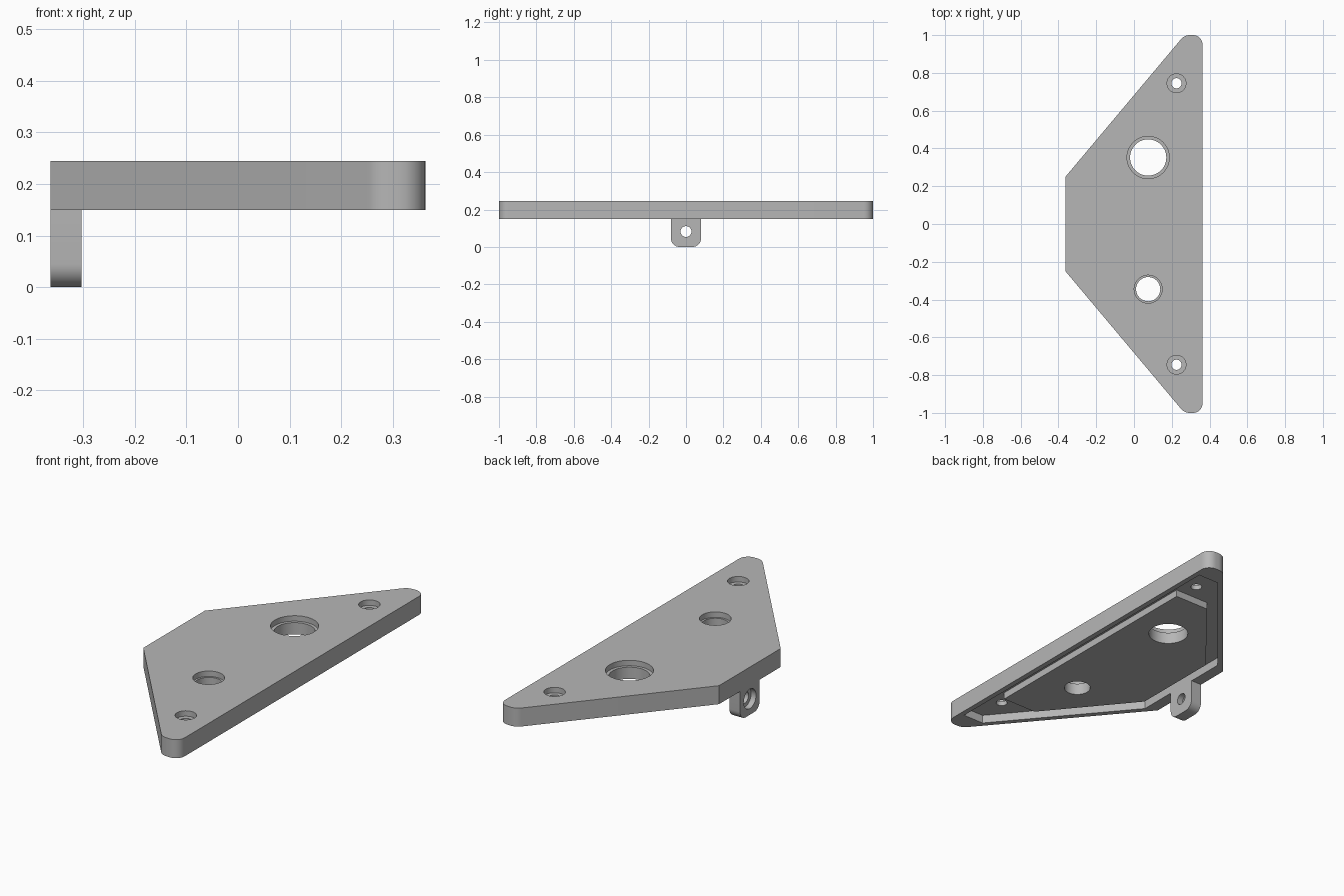
import bpy, bmesh, math
from mathutils import Vector, Matrix

cube = bpy.data.objects.get("Cube")
if cube:
    bpy.data.objects.remove(cube, do_unlink=True)

grey = bpy.data.materials.new("plain grey")
grey.use_nodes = True
COLOUR = (0.47, 0.47, 0.47, 1)
grey.diffuse_color = COLOUR
grey.node_tree.nodes["Principled BSDF"].inputs["Base Color"].default_value = COLOUR

PLATE_BOTTOM, PLATE_TOP = 0.15, 0.245
CEILING = 0.193


def fillet(corners, steps=8):
    """Round each (x, y, radius) corner of a closed outline."""
    out = []
    for i, (x, y, r) in enumerate(corners):
        p = Vector((x, y))
        if r == 0:
            out.append(p)
            continue
        a = (Vector(corners[i - 1][:2]) - p).normalized()
        b = (Vector(corners[(i + 1) % len(corners)][:2]) - p).normalized()
        half = a.angle(b) / 2
        centre = p + (a + b).normalized() * (r / math.sin(half))
        start = p + a * (r / math.tan(half)) - centre
        end = p + b * (r / math.tan(half)) - centre
        sweep = start.angle_signed(end)
        for k in range(steps + 1):
            out.append(centre + Matrix.Rotation(-sweep * k / steps, 2) @ start)
    return out


def prism(name, outline, low, high, axis="Z"):
    """Extrude an outline along z, or along x with the outline in (y, z)."""
    bm = bmesh.new()
    place = (lambda p: (p[0], p[1], low)) if axis == "Z" else (lambda p: (low, p[0], p[1]))
    face = bm.faces.new([bm.verts.new(place(p)) for p in outline])
    grown = bmesh.ops.extrude_face_region(bm, geom=[face])["geom"]
    step = Vector((0, 0, high - low)) if axis == "Z" else Vector((high - low, 0, 0))
    bmesh.ops.translate(bm, vec=step, verts=[g for g in grown if isinstance(g, bmesh.types.BMVert)])
    bmesh.ops.recalc_face_normals(bm, faces=bm.faces)
    mesh = bpy.data.meshes.new(name)
    bm.to_mesh(mesh)
    bm.free()
    mesh.materials.append(grey)
    obj = bpy.data.objects.new(name, mesh)
    bpy.context.collection.objects.link(obj)
    return obj


def circle(u, v, r, n=48):
    return [(u + r * math.cos(math.tau * k / n), v + r * math.sin(math.tau * k / n)) for k in range(n)]


def cut(obj, outline, low, high, axis="Z"):
    cutter = prism("cutter", outline, low, high, axis)
    cutter.hide_render = True
    mod = obj.modifiers.new("cut", "BOOLEAN")
    mod.operation, mod.solver, mod.object = "DIFFERENCE", "EXACT", cutter
    select(obj)
    bpy.ops.object.modifier_apply(modifier=mod.name)
    bpy.data.objects.remove(cutter, do_unlink=True)


def select(obj):
    bpy.ops.object.select_all(action="DESELECT")
    obj.select_set(True)
    bpy.context.view_layer.objects.active = obj


def mirrored(half):
    """Complete an outline from its +y half."""
    return half + [(p[0], -p[1], *p[2:]) for p in reversed(half)]


# Main plate with rounded ends and a shallow pocket underneath
plate = prism("plate", fillet(mirrored([(-0.363, 0.25, 0), (0.267, 1, 0.06), (0.363, 1, 0.05)])),
              PLATE_BOTTOM, PLATE_TOP)
cut(plate, mirrored([(-0.303, 0.277), (0.218, 0.9), (0.336, 0.9)]), 0.1, CEILING)

# Raised pad inside the pocket
pad = prism("pocket_pad", mirrored([(-0.265, 0.235), (0.086, 0.66), (0.28, 0.66)]), 0.157, CEILING + 0.004)

# Stepped holes: x, y, bore radius, counterbore radius
for x, y, bore, wide in [(0.075, 0.352, 0.096, 0.112), (0.075, -0.345, 0.064, 0.074),
                         (0.225, 0.745, 0.027, 0.05), (0.225, -0.745, 0.027, 0.05)]:
    cut(plate, circle(x, y, bore), 0.1, 0.3)
    cut(plate, circle(x, y, wide), PLATE_TOP - 0.028, 0.3)
    if bore > 0.05:
        cut(pad, circle(x, y, bore), 0.1, 0.3)

# Hanging lug with a stepped cross hole
lug = prism("lug", fillet([(-0.08, 0.152, 0), (0.08, 0.152, 0), (0.08, 0, 0.045), (-0.08, 0, 0.045)]),
            -0.363, -0.303, "X")
cut(lug, circle(0, 0.082, 0.029), -0.5, -0.2, "X")
cut(lug, circle(0, 0.082, 0.05), -0.5, -0.335, "X")

for part in (plate, pad, lug):
    select(part)
    bpy.ops.object.shade_smooth_by_angle(angle=math.radians(30))
